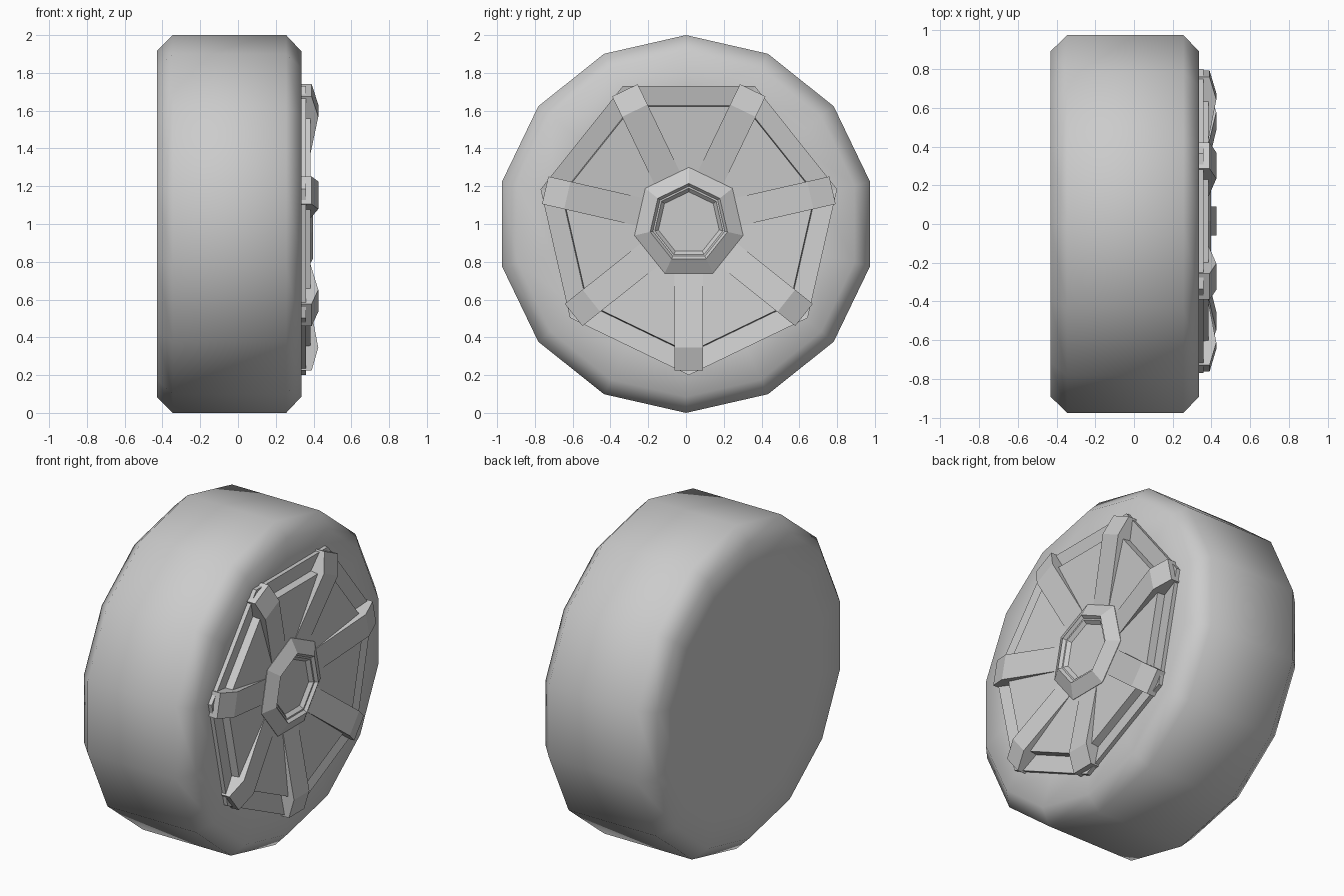
import bpy
import bmesh
from math import pi, sin, cos

cube = bpy.data.objects.get("Cube")
if cube:
    bpy.data.objects.remove(cube, do_unlink=True)

grey = bpy.data.materials.new("plain_grey")
grey.use_nodes = True
colour = (0.6, 0.6, 0.6, 1)
grey.diffuse_color = colour
grey.node_tree.nodes["Principled BSDF"].inputs["Base Color"].default_value = colour

RIM_Y, RIM_Z = 0.015, 1.005   # axle centre of the rim
SPOKES = 7


def finish(name, bm, y, z, smooth=False):
    bmesh.ops.recalc_face_normals(bm, faces=bm.faces)
    mesh = bpy.data.meshes.new(name)
    bm.to_mesh(mesh)
    bm.free()
    mesh.materials.append(grey)
    for p in mesh.polygons:
        p.use_smooth = smooth
    obj = bpy.data.objects.new(name, mesh)
    obj.location = (0, y, z)
    bpy.context.collection.objects.link(obj)
    return obj


def lathe(name, profile, sides, start, y, z, smooth=False):
    """Turn (radius, x) points about the x axis and cap both ends."""
    bm = bmesh.new()
    rings = []
    for r, x in profile:
        angles = [start + 2 * pi * i / sides for i in range(sides)]
        rings.append([bm.verts.new((x, r * cos(a), r * sin(a))) for a in angles])
    for a, b in zip(rings, rings[1:]):
        for i in range(sides):
            j = (i + 1) % sides
            bm.faces.new((a[i], a[j], b[j], b[i]))
    bm.faces.new(rings[0])
    bm.faces.new(rings[-1])
    return finish(name, bm, y, z, smooth)


def spoke(name, angle):
    """Bar with a raised knee near its outer end."""
    side = [(0.2, 0.32), (0.2, 0.337), (0.66, 0.425), (0.78, 0.39), (0.78, 0.32)]
    bm = bmesh.new()
    ends = []
    for w in (-0.075, 0.075):
        ends.append([bm.verts.new((x, r * cos(angle) - w * sin(angle),
                                   r * sin(angle) + w * cos(angle))) for r, x in side])
    a, b = ends
    for i in range(len(side)):
        j = (i + 1) % len(side)
        bm.faces.new((a[i], a[j], b[j], b[i]))
    bm.faces.new(a)
    bm.faces.new(b)
    finish(name, bm, RIM_Y, RIM_Z)


# Tyre with chamfered shoulders
lathe("tyre", [(0.72, -0.43), (0.915, -0.43), (1, -0.345), (1, 0.255),
               (0.915, 0.335), (0.72, 0.335)], 14, pi / 2, 0, 1, smooth=True)

# Rim: sloping outer lip, then a shallow dished plate
lathe("rim", [(0.805, 0.32), (0.805, 0.36), (0.69, 0.337), (0.685, 0.385),
              (0.2, 0.338)], SPOKES, -pi / 2, RIM_Y, RIM_Z)

# Spokes point at the corners of the rim
for i in range(SPOKES):
    spoke(f"spoke_{i + 1}", -pi / 2 + 2 * pi * i / SPOKES)

# Hub with a stepped recess
lathe("hub", [(0.295, 0.32), (0.295, 0.352), (0.21, 0.397), (0.195, 0.38),
              (0.185, 0.38), (0.165, 0.36)], SPOKES, pi / 2, RIM_Y, RIM_Z)
